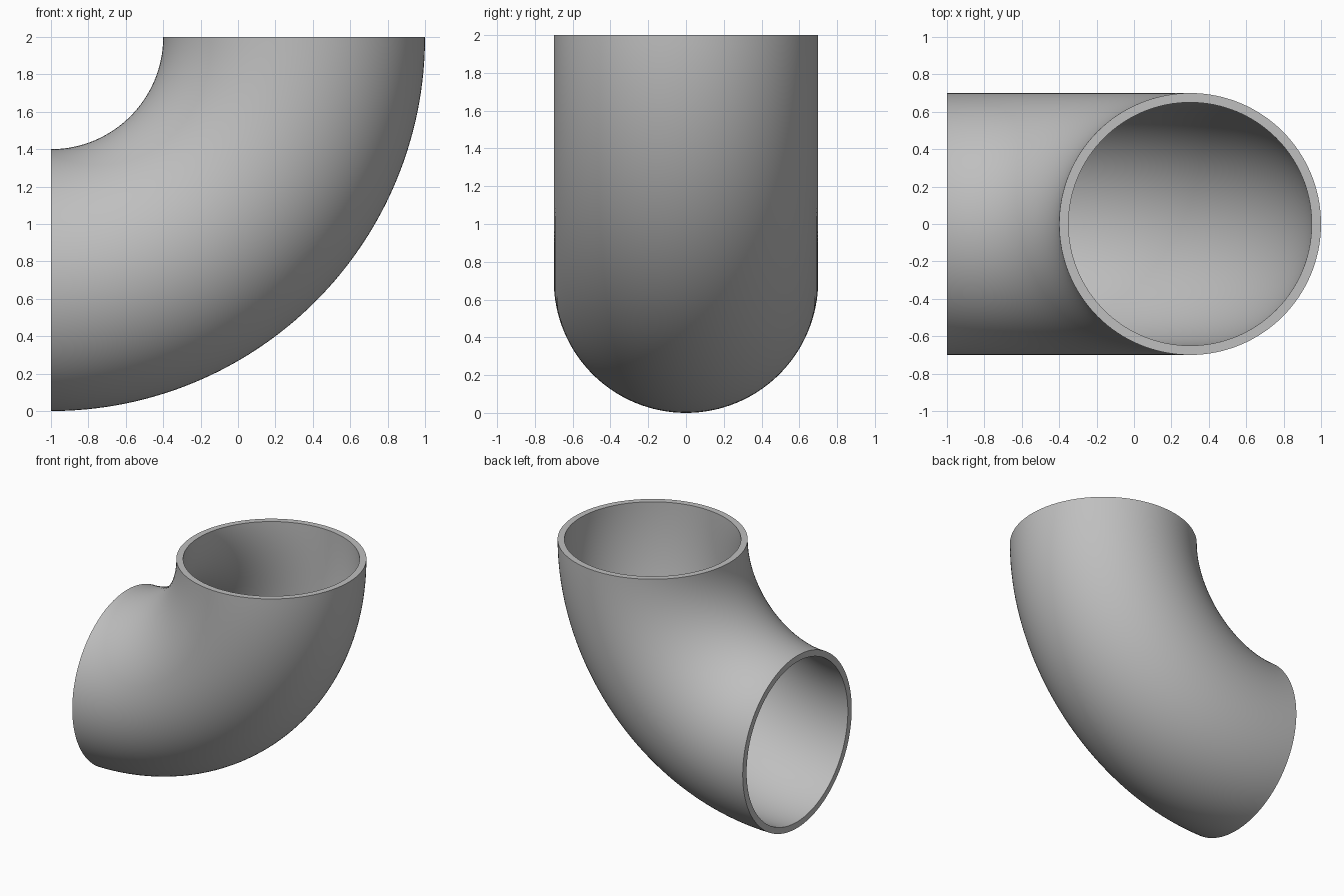
import bpy, bmesh
from math import sin, cos, tau, pi, radians
from mathutils import Vector

BEND_CENTRE = Vector((-1.0, 0.0, 2.0))
BEND_RADIUS = 1.3
OUTER, INNER = 0.7, 0.65
SIDES, STEPS = 128, 64

cube = bpy.data.objects.get("Cube")
if cube:
    bpy.data.objects.remove(cube, do_unlink=True)

# Plain grey material
grey = bpy.data.materials.new("pipe_grey")
grey.use_nodes = True
colour = (0.52, 0.52, 0.52, 1.0)
grey.diffuse_color = colour
grey.node_tree.nodes["Principled BSDF"].inputs["Base Color"].default_value = colour


def ring(bm, radius):
    """Circle of vertices lying in the top opening."""
    centre = BEND_CENTRE + Vector((BEND_RADIUS, 0, 0))
    return [bm.verts.new(centre + Vector((radius * cos(tau * i / SIDES),
                                          radius * sin(tau * i / SIDES), 0)))
            for i in range(SIDES)]


# Annular cross-section at the top opening
bm = bmesh.new()
outer, inner = ring(bm, OUTER), ring(bm, INNER)
section = []
for i in range(SIDES):
    j = (i + 1) % SIDES
    section.append(bm.faces.new((outer[i], outer[j], inner[j], inner[i])))

# Sweep the section a quarter turn down to the side opening
start = bmesh.ops.duplicate(bm, geom=section)["geom"]
bmesh.ops.spin(bm, geom=start, cent=BEND_CENTRE, axis=(0, 1, 0),
               angle=pi / 2, steps=STEPS, use_duplicate=False)
bmesh.ops.remove_doubles(bm, verts=bm.verts, dist=0.0001)

# Drop any section faces left inside the wall, keeping the two end rims
inside = [f for f in bm.faces
          if any(len(e.link_faces) > 2 for e in f.edges)
          and abs(f.normal.y) < 0.001
          and -0.999 < f.calc_center_median().x
          and f.calc_center_median().z < 1.999]
bmesh.ops.delete(bm, geom=inside, context='FACES_ONLY')
bmesh.ops.recalc_face_normals(bm, faces=bm.faces)

mesh = bpy.data.meshes.new("elbow_pipe")
bm.to_mesh(mesh)
bm.free()
mesh.materials.append(grey)
pipe = bpy.data.objects.new("elbow_pipe", mesh)
bpy.context.collection.objects.link(pipe)

# Smooth walls with crisp rims
bpy.ops.object.select_all(action='DESELECT')
pipe.select_set(True)
bpy.context.view_layer.objects.active = pipe
bpy.ops.object.shade_smooth_by_angle(angle=radians(40))
